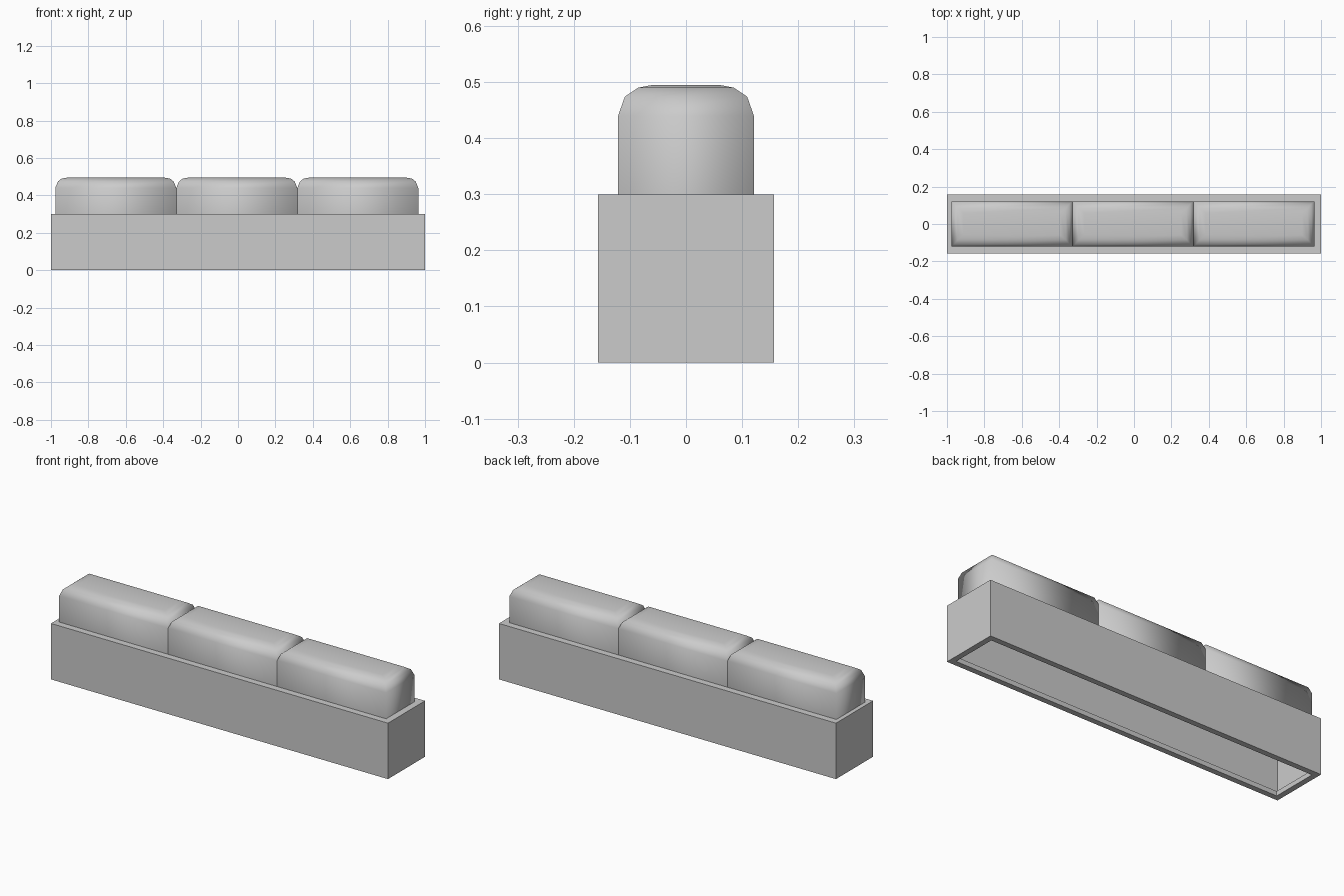
import bpy, bmesh

if "Cube" in bpy.data.objects:
    bpy.data.objects.remove(bpy.data.objects["Cube"])

def ring(bm, x0, x1, y, z):
    return [bm.verts.new(p) for p in ((x0, -y, z), (x1, -y, z), (x1, y, z), (x0, y, z))]

def loft(name, levels, cap_level, smooth=False):
    """Skin a stack of rectangles (x0, x1, half_y, z) and cap one of them."""
    bm = bmesh.new()
    rings = [ring(bm, *lv) for lv in levels]
    for a, b in zip(rings, rings[1:]):
        for i in range(4):
            j = (i + 1) % 4
            bm.faces.new((a[i], a[j], b[j], b[i]))
    bm.faces.new(rings[cap_level])
    bmesh.ops.recalc_face_normals(bm, faces=bm.faces[:])
    me = bpy.data.meshes.new(name)
    bm.to_mesh(me)
    bm.free()
    for p in me.polygons:
        p.use_smooth = smooth
    ob = bpy.data.objects.new(name, me)
    bpy.context.collection.objects.link(ob)
    return ob

# Planter box: hollow, open below, with a narrow turned-in lip at the bottom
W, D, H, T = 1.0, 0.157, 0.30, 0.03
loft("planter_box", [
    (-W + T, W - T, D - T, 0.025),
    (-W + T, W - T, D - T, 0.0),
    (-W, W, D, 0.0),
    (-W, W, D, H),
], 3)

# Three clipped hedge blocks with rounded tops: (height, inset x, inset y)
PROFILE = [(0.30, 0, 0), (0.44, 0, 0), (0.474, 0.014, 0.012),
           (0.490, 0.034, 0.036), (0.495, 0.065, 0.062)]
START, LENGTH, HALF = -0.977, 0.647, 0.121
for k in range(3):
    x0 = START + k * LENGTH
    loft(f"hedge_block_{k + 1}",
         [(x0 + ix, x0 + LENGTH - ix, HALF - iy, z) for z, ix, iy in PROFILE],
         len(PROFILE) - 1, smooth=True)
